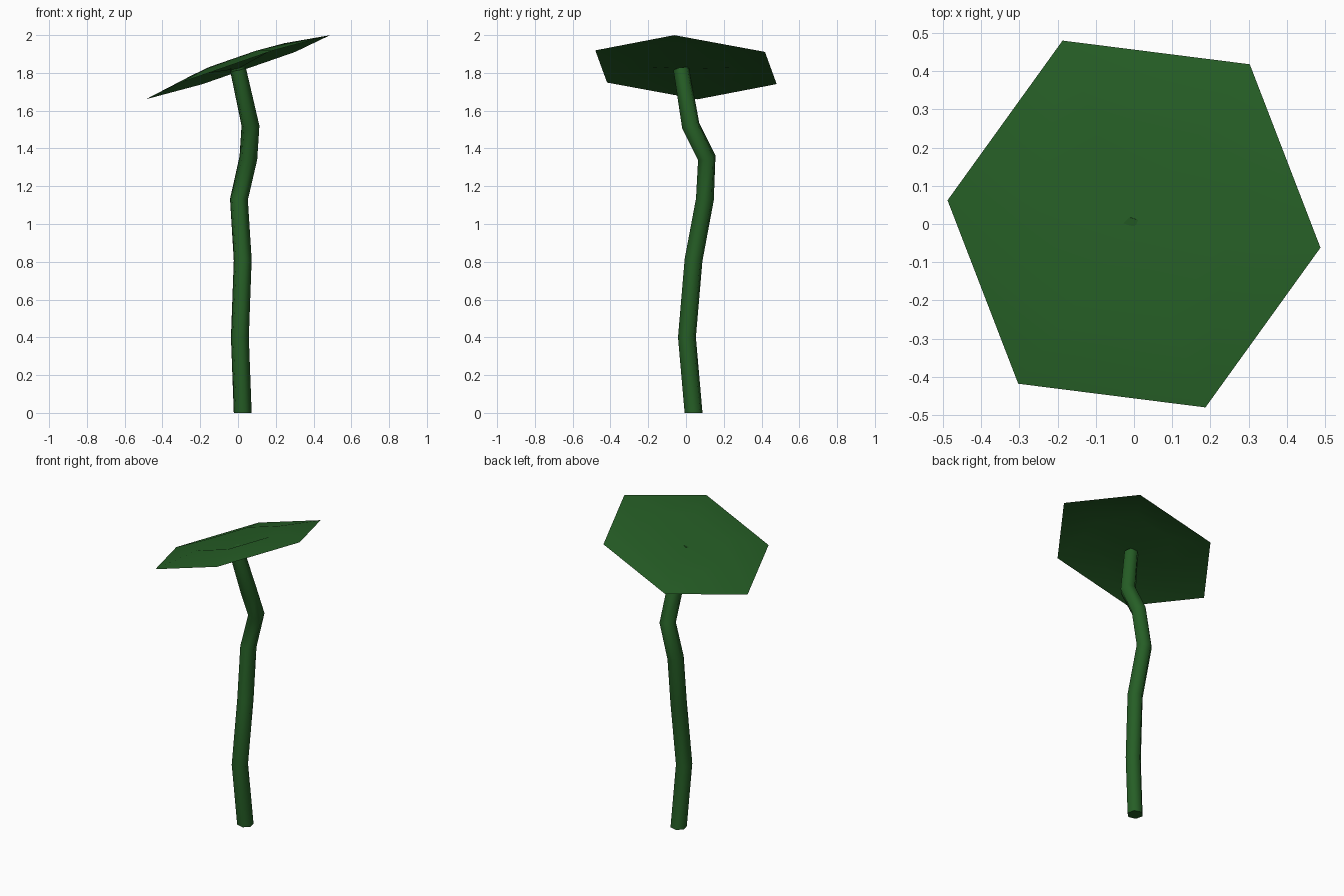
import bpy
import bmesh
import math
from mathutils import Vector

cube = bpy.data.objects.get("Cube")
if cube:
    bpy.data.objects.remove(cube, do_unlink=True)

# One leafy green for the whole plant
green = bpy.data.materials.new("leaf_green")
green.use_nodes = True
colour = (0.019, 0.112, 0.019, 1.0)
green.diffuse_color = colour
bsdf = green.node_tree.nodes["Principled BSDF"]
bsdf.inputs["Base Color"].default_value = colour
bsdf.inputs["Roughness"].default_value = 0.9


def finish(bm, name):
    mesh = bpy.data.meshes.new(name)
    bm.to_mesh(mesh)
    bm.free()
    mesh.materials.append(green)
    obj = bpy.data.objects.new(name, mesh)
    bpy.context.scene.collection.objects.link(obj)
    return obj


def bridge(bm, lower, upper):
    count = len(lower)
    for i in range(count):
        j = (i + 1) % count
        face = bm.faces.new((lower[i], lower[j], upper[j], upper[i]))
        face.smooth = True


# Crooked six-sided stem, lofted along its centre line
SIDES = 6
path = [Vector(p) for p in (
    (0.025, 0.04, 0), (0.01, 0.005, 0.4), (0.025, 0.04, 0.81),
    (0.005, 0.10, 1.13), (0.055, 0.11, 1.35), (0.066, 0.025, 1.52),
    (0, -0.025, 1.82))]
up = Vector((0, 0, 1))
bm = bmesh.new()
rings = []
for i, centre in enumerate(path):
    if i == 0:
        tangent = up
    elif i == len(path) - 1:
        tangent = centre - path[i - 1]
    else:
        tangent = (centre - path[i - 1]).normalized() + (path[i + 1] - centre).normalized()
    turn = up.rotation_difference(tangent)
    radius = 0.049 if i < len(path) - 1 else 0.044
    ring = []
    for k in range(SIDES):
        angle = math.radians(45) + math.tau * k / SIDES
        offset = Vector((math.cos(angle), math.sin(angle), 0)) * radius
        ring.append(bm.verts.new(centre + turn @ offset))
    rings.append(ring)
for lower, upper in zip(rings, rings[1:]):
    bridge(bm, lower, upper)
bm.faces.new(list(reversed(rings[0])))
bm.faces.new(rings[-1])
finish(bm, "stem")

# Tilted hexagonal leaf: thin sheet with a raised ring and a dipped centre
half = [(0.488, -0.062), (0.303, 0.418), (-0.187, 0.48)]
outline = half + [(-x, -y) for x, y in half]


def leaf_point(x, y, lift):
    return Vector((x, y, 1.83 + 0.341 * x - 0.053 * y + lift))


bm = bmesh.new()
rim = [bm.verts.new(leaf_point(x, y, 0)) for x, y in outline]
ridge = [bm.verts.new(leaf_point(x / 2, y / 2, 0.042)) for x, y in outline]
middle = bm.verts.new(leaf_point(0, 0, -0.008))
bridge(bm, rim, ridge)
for i in range(len(ridge)):
    face = bm.faces.new((ridge[i], ridge[(i + 1) % len(ridge)], middle))
    face.smooth = True
finish(bm, "leaf")
